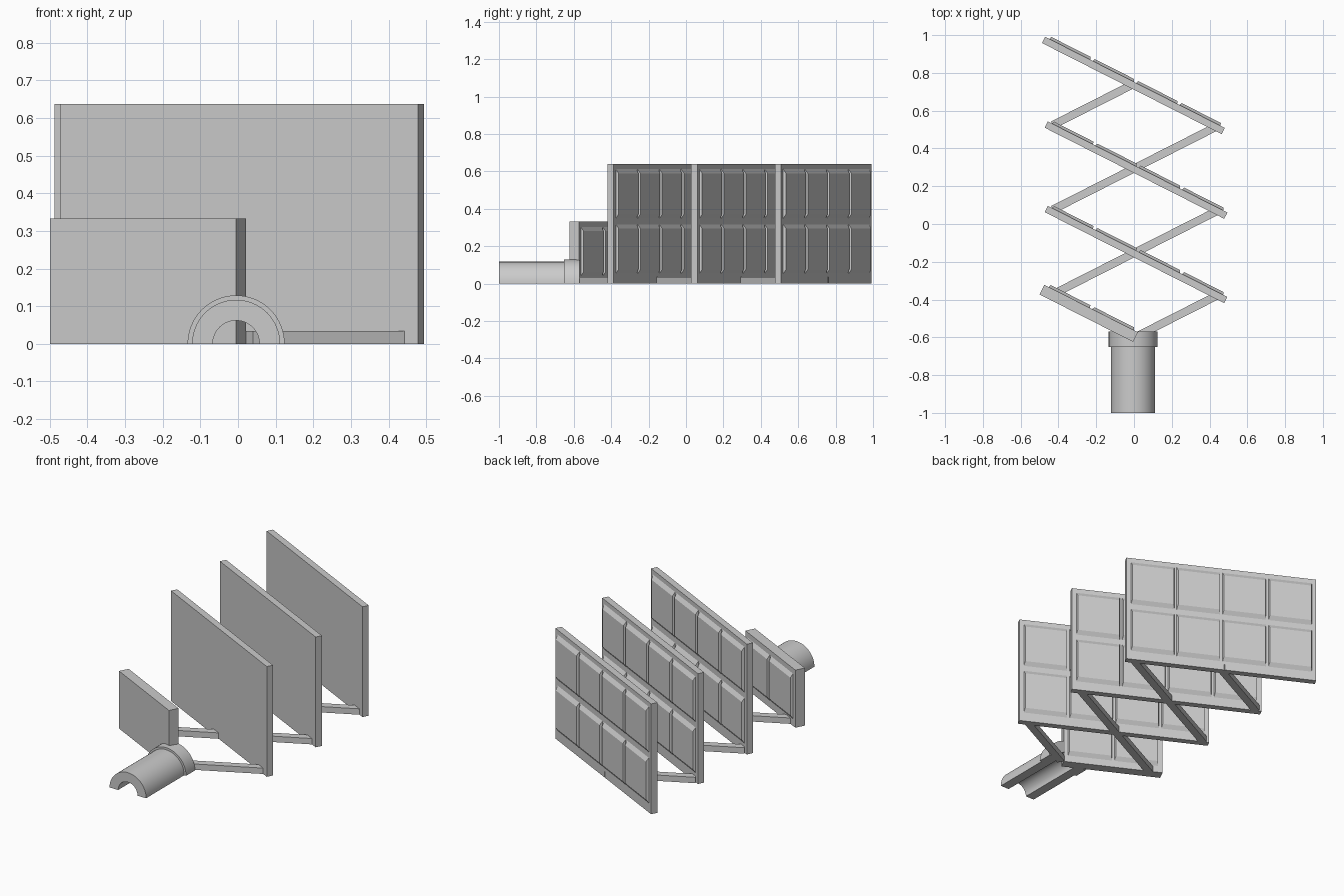
import bpy, bmesh, math
from mathutils import Matrix, Vector

if "Cube" in bpy.data.objects:
    bpy.data.objects.remove(bpy.data.objects["Cube"])

grey = bpy.data.materials.new("light_grey")
grey.use_nodes = True
colour = (0.6, 0.6, 0.6, 1)
grey.diffuse_color = colour
grey.node_tree.nodes["Principled BSDF"].inputs["Base Color"].default_value = colour

TILT = math.radians(26.9)
PITCH = 0.448


def finish(bm, name, matrix=None):
    bmesh.ops.recalc_face_normals(bm, faces=bm.faces)
    mesh = bpy.data.meshes.new(name)
    bm.to_mesh(mesh)
    bm.free()
    mesh.materials.append(grey)
    obj = bpy.data.objects.new(name, mesh)
    if matrix:
        obj.matrix_world = matrix
    bpy.context.collection.objects.link(obj)
    return obj


def block(bm, lo, hi, du=0.0, dz=0.0):
    """Box from lo to hi; its back (+y) face is inset by du and dz."""
    verts = bmesh.ops.create_cube(bm, size=1)["verts"]
    lo, hi = Vector(lo), Vector(hi)
    mid, size = (lo + hi) / 2, hi - lo
    for v in verts:
        back = v.co.y > 0
        sx, sz = (math.copysign(1, v.co.x), math.copysign(1, v.co.z))
        v.co = mid + Vector(a * b for a, b in zip(v.co, size))
        if back:
            v.co.x -= sx * du
            v.co.z -= sz * dz


def panel(name, corner, length, thick, height, columns, rows):
    """Upright slab from its front left corner, with bevelled pads behind."""
    place = Matrix.Translation((*corner, 0)) @ Matrix.Rotation(-TILT, 4, "Z")
    bm = bmesh.new()
    block(bm, (0, 0, 0), (length, thick, height))
    finish(bm, name, place)

    bm = bmesh.new()
    margin, gap = 0.018, 0.006
    step = (length - 2 * margin) / columns
    for c in range(columns):
        x = margin + c * step
        for low, high in rows:
            block(bm, (x + gap, thick - 0.002, low),
                  (x + step - gap, thick + 0.014, high), 0.006, 0.026)
    finish(bm, name + "_pads", place)


def arm(name, level, x0, x1):
    """Low scissor arm crossing the panels the other way."""
    place = Matrix.Translation((0, -0.602 + PITCH * level, 0)) @ Matrix.Rotation(TILT, 4, "Z")
    bm = bmesh.new()
    c = math.cos(TILT)
    block(bm, (x0 / c, -0.021, 0), (x1 / c, 0.021, 0.034))
    finish(bm, name, place)


def half_tube(name, y0, y1, inner, outer, segments=32):
    """Half pipe lying along y with its open side on the ground."""
    bm = bmesh.new()
    ring = []
    for r, order in ((outer, 1), (inner, -1)):
        for i in range(segments + 1)[::order]:
            a = math.pi * i / segments
            ring.append(bm.verts.new((r * math.cos(a) - 0.005, y0, r * math.sin(a))))
    face = bm.faces.new(ring)
    out = bmesh.ops.extrude_face_region(bm, geom=[face])["geom"]
    moved = [v for v in out if isinstance(v, bmesh.types.BMVert)]
    bmesh.ops.translate(bm, verts=moved, vec=(0, y1 - y0, 0))
    obj = finish(bm, name)
    bpy.ops.object.select_all(action="DESELECT")
    obj.select_set(True)
    bpy.context.view_layer.objects.active = obj
    bpy.ops.object.shade_smooth_by_angle(angle=math.radians(30))


# Tall panels with two rows of pads
tall_rows = [(0.05, 0.32), (0.345, 0.615)]
for name, x, y in (("front_panel", -0.473, 0.063),
                   ("middle_panel", -0.473, 0.51),
                   ("rear_panel", -0.487, 0.958)):
    panel(name, (x, y), 1.066, 0.037, 0.638, 4, tall_rows)

# Short panel at the base
panel("short_panel", (-0.5, -0.373), 0.555, 0.057, 0.333, 2, [(0.037, 0.306)])

# Scissor arms
arm("base_arm", 0, 0.03, 0.435)
arm("front_arm", 1, -0.43, 0.435)
arm("middle_arm", 2, -0.43, 0.435)
arm("rear_arm", 3, -0.43, 0.0)

# Half-pipe handle and its collar
half_tube("handle", -1.0, -0.6, 0.062, 0.117)
half_tube("collar", -0.652, -0.57, 0.062, 0.129)
